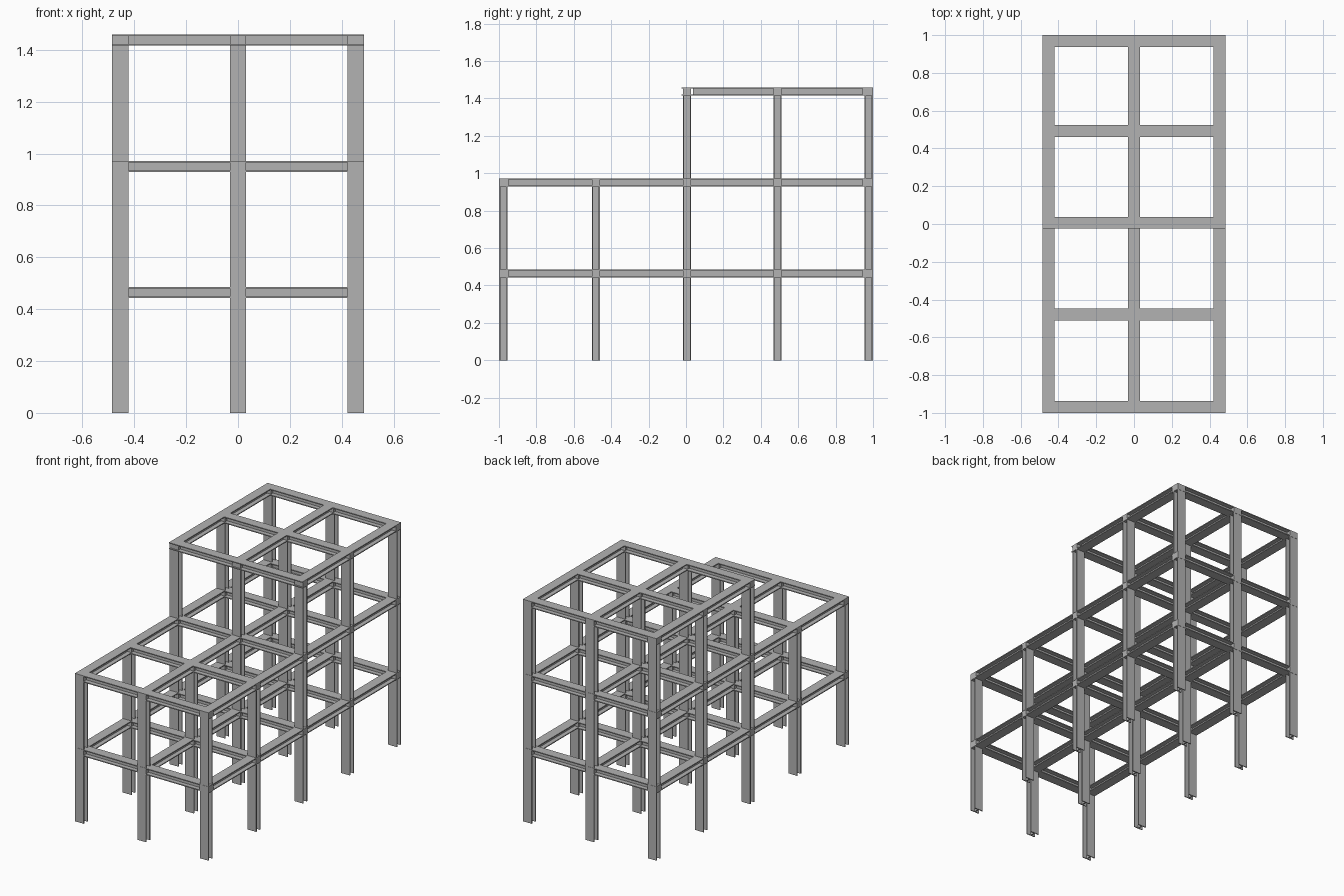
import bpy, bmesh
from mathutils import Matrix, Vector

if "Cube" in bpy.data.objects:
    bpy.data.objects.remove(bpy.data.objects["Cube"])

steel = bpy.data.materials.new("steel grey")
steel.diffuse_color = (0.45, 0.45, 0.45, 1)
steel.use_nodes = True
steel.node_tree.nodes["Principled BSDF"].inputs["Base Color"].default_value = steel.diffuse_color

W, D, T, WEB = 0.063, 0.043, 0.006, 0.006      # flange width, depth, flange and web thickness
XS = [-0.4535, 0.0, 0.4535]
YS = [-0.977, -0.482, 0.005, 0.489, 0.977]     # column rows
BY = [-0.9685, -0.48, 0.0065, 0.492, 0.9685]   # cross beam rows
TOPS = [0.486, 0.972, 1.459]                   # floor levels (top of beam)


def finish(bm, name):
    bmesh.ops.recalc_face_normals(bm, faces=bm.faces)
    me = bpy.data.meshes.new(name)
    bm.to_mesh(me)
    bm.free()
    me.materials.append(steel)
    bpy.context.collection.objects.link(bpy.data.objects.new(name, me))


def i_beam(name, start, end, wide, deep):
    """I-section from start to end; flanges spread along wide, stacked along deep."""
    a, b, w, d = Vector(start), Vector(end), Vector(wide), Vector(deep)
    h, f, e, n = W / 2, D / 2, D / 2 - T, WEB / 2
    right = [(h, -f), (h, -e), (n, -e), (n, e), (h, e), (h, f)]
    prof = right + [(-u, v) for u, v in reversed(right)]
    bm = bmesh.new()
    face = bm.faces.new([bm.verts.new(a + w * u + d * v) for u, v in prof])
    ext = bmesh.ops.extrude_face_region(bm, geom=[face])
    bmesh.ops.translate(bm, vec=b - a,
                        verts=[v for v in ext["geom"] if isinstance(v, bmesh.types.BMVert)])
    finish(bm, name)


def block(name, x, y0, y1, z0, z1):
    bm = bmesh.new()
    m = Matrix.Translation((x, (y0 + y1) / 2, (z0 + z1) / 2)) @ Matrix.Diagonal((W, y1 - y0, z1 - z0, 1))
    bmesh.ops.create_cube(bm, size=1, matrix=m)
    finish(bm, name)


def joint_span(j):
    if j == 0:
        return -1.0, -0.945
    if j == 4:
        return 0.945, 1.0
    return YS[j] - D / 2, YS[j] + D / 2


X, Y, Z = (1, 0, 0), (0, 1, 0), (0, 0, 1)

# columns, three storeys at the back and two at the front
for x in XS:
    for j, y in enumerate(YS):
        base = 0.0
        for top in TOPS[:3 if j >= 2 else 2]:
            i_beam("column", (x, y, base), (x, y, top - D), X, Y)
            # solid connection where beams meet the column
            y0, y1 = joint_span(j)
            roof_front = j == 2 and top == TOPS[2]
            e = T if roof_front else 0
            block("column_joint", x, y0, y1, top - D + e, top - e)
            base = top

for level, top in enumerate(TOPS):
    first = 2 if level == 2 else 0
    z = top - D / 2
    # cross beams between the columns
    for j in range(first, 5):
        if level == 2 and j == 2:
            # continuous beam over the front columns of the tall part
            i_beam("upper_front_beam", (XS[0] - W / 2, BY[j], z), (XS[2] + W / 2, BY[j], z), Y, Z)
            continue
        for x0, x1 in zip(XS, XS[1:]):
            i_beam("cross_beam", (x0 + W / 2, BY[j], z), (x1 - W / 2, BY[j], z), Y, Z)
    # long beams running front to back
    for x in XS:
        for j in range(first, 4):
            start = joint_span(j)[1]
            if level == 2 and j == 2:
                start = BY[2] + W / 2
            i_beam("long_beam", (x, start, z), (x, joint_span(j + 1)[0], z), X, Z)
